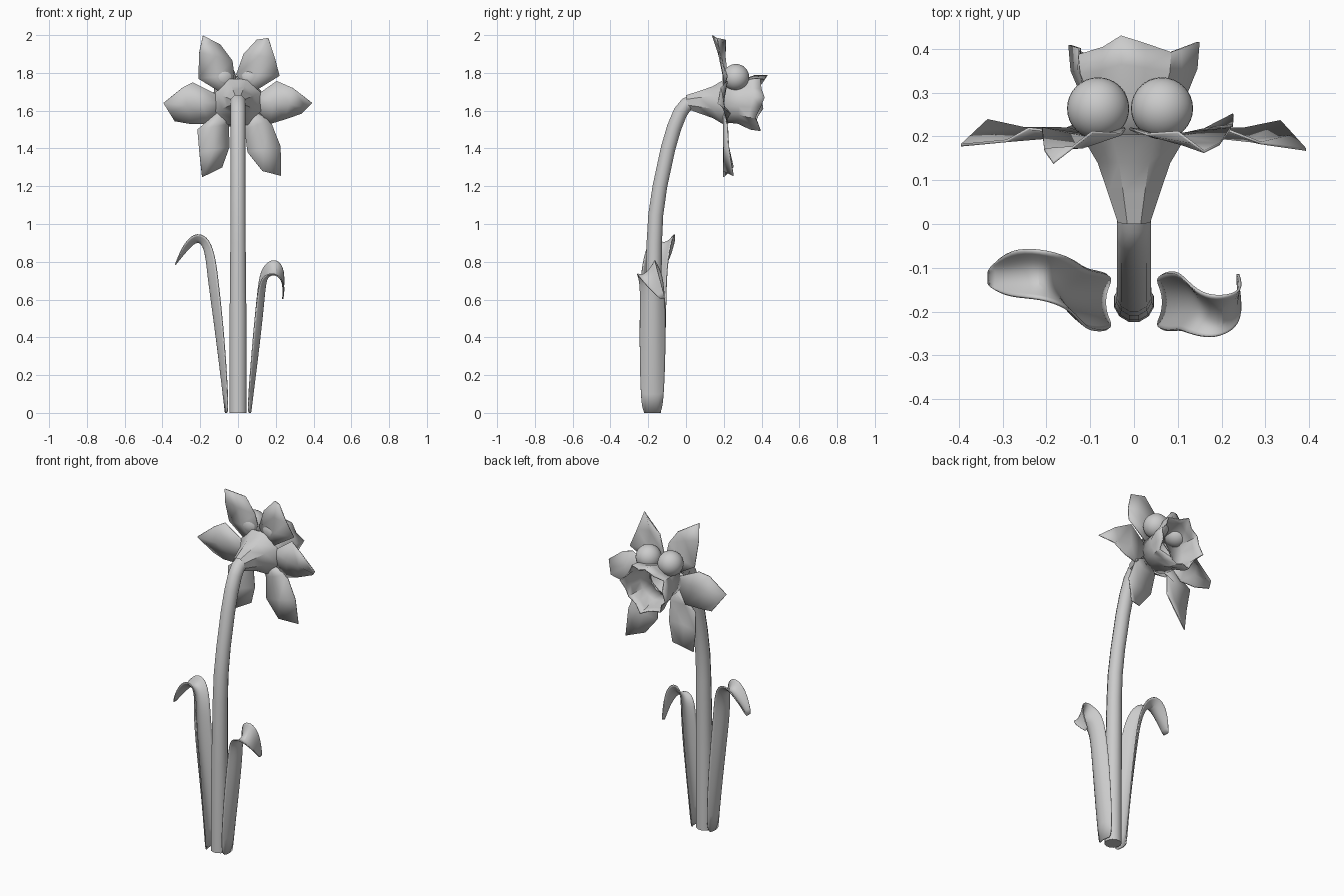
import bpy
from math import sin, cos, pi, radians
from mathutils import Vector

if "Cube" in bpy.data.objects:
    bpy.data.objects.remove(bpy.data.objects["Cube"])


def make(name, verts, faces, thick=0.0, subsurf=0, angle=40):
    me = bpy.data.meshes.new(name)
    me.from_pydata([tuple(v) for v in verts], [], faces)
    me.update()
    ob = bpy.data.objects.new(name, me)
    bpy.context.collection.objects.link(ob)
    bpy.ops.object.select_all(action='DESELECT')
    ob.select_set(True)
    bpy.context.view_layer.objects.active = ob
    bpy.ops.object.shade_smooth_by_angle(angle=radians(angle))
    if subsurf:
        m = ob.modifiers.new("smooth", 'SUBSURF')
        m.levels = m.render_levels = subsurf
    if thick:
        m = ob.modifiers.new("thickness", 'SOLIDIFY')
        m.thickness, m.offset = thick, 0
    return ob


def loft(name, rings, n, ruffle=None, cap=False, **kw):
    """Tube through rings (y, z, radius, tilt in degrees from vertical)."""
    verts, faces = [], []
    for j, (y, z, r, tilt) in enumerate(rings):
        t = radians(tilt)
        for i in range(n):
            a = 2 * pi * (i + 0.5) / n
            dr, dl = ruffle(j, i, a) if ruffle else (0, 0)
            q = r + dr
            verts.append((q * cos(a), y + q * sin(a) * cos(t) + dl * sin(t),
                          z - q * sin(a) * sin(t) + dl * cos(t)))
    for j in range(len(rings) - 1):
        for i in range(n):
            k = (i + 1) % n
            faces.append((j*n + i, j*n + k, (j+1)*n + k, (j+1)*n + i))
    if cap:
        faces.append(tuple(reversed(range(n))))
    return make(name, verts, faces, **kw)


# Bending stem
loft("stem", [(-.178, 0, .047, 0), (-.175, .5, .046, 0), (-.168, .9, .042, 3),
              (-.16, 1.05, .041, 6), (-.138, 1.2, .04, 10), (-.095, 1.4, .04, 16),
              (-.063, 1.51, .04, 22), (-.03, 1.59, .04, 35), (.0, 1.63, .04, 60),
              (.04, 1.648, .04, 90)], 12, cap=True)

# Eight-sided cup behind the petals
loft("flower_cup", [(.005, 1.645, .04, 82), (.07, 1.645, .064, 90),
                    (.14, 1.645, .09, 90), (.205, 1.645, .132, 90)], 8)


# Trumpet with ruffled rim
def frill(j, i, a):
    s = 1 if i % 2 else -1
    return s * (0, .002, .008, .012)[j], (0, 0, .008, .018)[j] * cos(4 * a + .6)


loft("trumpet", [(.195, 1.645, .105, 90), (.28, 1.645, .112, 92),
                 (.345, 1.645, .137, 95), (.395, 1.643, .138, 97)],
     16, ruffle=frill, thick=.006)

# Petals: near, far and tip pairs as (x, z), then depth of both tip corners
C = Vector((0, .2, 1.645))
petals = {
    "left": ((-.15, 1.53), (-.24, 1.75), (-.25, 1.53), (-.29, 1.725), (-.335, 1.545), (-.395, 1.64), .237, .18),
    "upper_left": ((-.21, 1.77), (-.02, 1.79), (-.205, 1.91), (-.03, 1.865), (-.185, 1.998), (-.095, 1.95), .14, .21),
    "upper_right": ((-.01, 1.79), (.22, 1.785), (.03, 1.90), (.195, 1.88), (.10, 1.975), (.16, 1.985), .21, .165),
    "right": ((.205, 1.757), (.17, 1.53), (.29, 1.72), (.25, 1.555), (.393, 1.64), (.335, 1.585), .17, .235),
    "lower_right": ((.17, 1.55), (.035, 1.50), (.225, 1.41), (.05, 1.38), (.227, 1.255), (.13, 1.28), .25, .2),
    "lower_left": ((-.05, 1.53), (-.215, 1.50), (-.045, 1.41), (-.205, 1.38), (-.085, 1.30), (-.19, 1.248), .25, .2),
}
for name, (*pts, ya, yb) in petals.items():
    depth = (.218, .218, .2 + (ya - .2) * .5, .2 + (yb - .2) * .5, ya, yb)
    p = [Vector((x, y, z)) for (x, z), y in zip(pts, depth)]
    out = ((p[0] + p[1]) / 2 - C)
    out.y = 0
    out.normalize()
    side = Vector((-out.z, 0, out.x)) * .035
    if side.dot(p[0] - p[1]) < 0:
        side = -side
    b = C + out * .095
    rows = [(b + side, b - side), p[0:2], p[2:4], p[4:6]]
    verts = []
    for (a, c), fold in zip(rows, (0, -.02, -.012, 0)):
        verts += [a, (a + c) / 2 + Vector((0, fold, 0)), c]
    faces = [(3*j + i, 3*j + i + 1, 3*j + i + 4, 3*j + i + 3)
             for j in range(3) for i in range(2)]
    make("petal_" + name, verts, faces, thick=.006)

# Round eyes above the trumpet
for name, x in (("left_eye", -.082), ("right_eye", .064)):
    bpy.ops.mesh.primitive_uv_sphere_add(segments=32, ring_count=16, radius=.071,
                                         location=(x, .264, 1.776))
    bpy.context.object.name = name
    bpy.ops.object.shade_smooth()


# Channelled leaves: rows of (x, front z, back z, front y, back y, cup x, cup z)
def leaf(name, rows):
    verts = []
    for x, za, zb, ya, yb, cx, cz in rows:
        a, b = Vector((x, ya, za)), Vector((x, yb, zb))
        cup = Vector((cx, 0, cz))
        verts += [a, a.lerp(b, .25) + cup * .8, a.lerp(b, .5) + cup,
                  a.lerp(b, .75) + cup * .8, b]
    faces = [(5*j + i, 5*j + i + 1, 5*j + i + 6, 5*j + i + 5)
             for j in range(len(rows) - 1) for i in range(4)]
    make(name, verts, faces, thick=.006, subsurf=2, angle=60)


leaf("left_leaf", [(-.048, 0, 0, -.238, -.12, -.02, 0),
                   (-.072, .4, .4, -.245, -.11, -.045, 0),
                   (-.105, .7, .7, -.24, -.105, -.055, 0),
                   (-.12, .82, .82, -.225, -.095, -.05, -.01),
                   (-.15, .92, .92, -.19, -.075, -.035, -.035),
                   (-.215, .96, .96, -.168, -.058, 0, -.05),
                   (-.285, .905, .905, -.167, -.058, .025, -.035),
                   (-.332, .785, .785, -.145, -.10, 0, 0)])
leaf("right_leaf", [(.048, 0, 0, -.238, -.12, .02, 0),
                    (.08, .4, .4, -.245, -.108, .04, 0),
                    (.10, .6, .6, -.24, -.112, .04, 0),
                    (.115, .70, .74, -.245, -.125, .035, -.01),
                    (.15, .735, .795, -.257, -.16, .02, -.035),
                    (.20, .74, .818, -.26, -.168, 0, -.03),
                    (.25, .69, .765, -.225, -.155, -.01, -.02),
                    (.237, .60, .61, -.135, -.11, 0, 0)])
